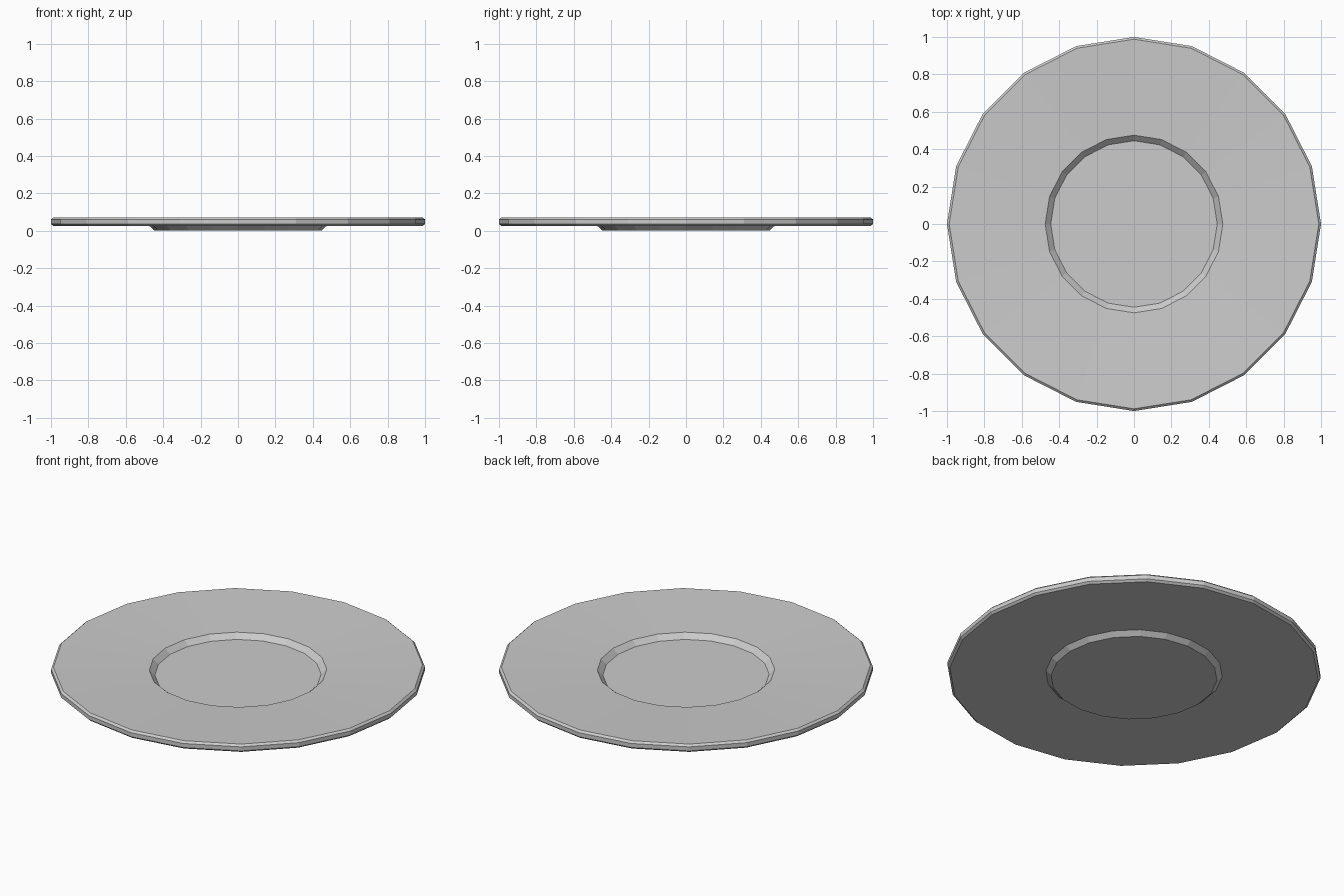
import bpy
import bmesh
from math import cos, sin, tau

cube = bpy.data.objects.get("Cube")
if cube:
    bpy.data.objects.remove(cube, do_unlink=True)

SIDES = 20

# Single grey finish
grey = bpy.data.materials.new("plain grey")
grey.use_nodes = True
colour = (0.6, 0.6, 0.6, 1)
grey.diffuse_color = colour
bsdf = next(n for n in grey.node_tree.nodes if n.type == 'BSDF_PRINCIPLED')
bsdf.inputs["Base Color"].default_value = colour

# Plate cross-section (radius, height), from the well floor over the rim to the foot
profile = [
    (0.445, 0.021),  # well floor edge
    (0.475, 0.050),  # top of the well wall
    (0.988, 0.071),  # sloping brim
    (1.000, 0.060),  # upper chamfer
    (1.000, 0.036),  # outer wall
    (0.988, 0.025),  # lower chamfer
    (0.473, 0.025),  # underside
    (0.445, 0.000),  # foot edge
]


def ring(bm, radius, height):
    return [bm.verts.new((radius * cos(tau * i / SIDES),
                          radius * sin(tau * i / SIDES), height))
            for i in range(SIDES)]


def lathe(name, points):
    """Spin a profile into a faceted solid, capped at both ends."""
    bm = bmesh.new()
    rings = [ring(bm, r, z) for r, z in points]
    for a, b in zip(rings, rings[1:]):
        for i in range(SIDES):
            j = (i + 1) % SIDES
            bm.faces.new((a[i], b[i], b[j], a[j]))
    bm.faces.new(rings[0])
    bm.faces.new(rings[-1][::-1])
    bmesh.ops.recalc_face_normals(bm, faces=bm.faces)
    mesh = bpy.data.meshes.new(name)
    bm.to_mesh(mesh)
    bm.free()
    mesh.materials.append(grey)
    obj = bpy.data.objects.new(name, mesh)
    bpy.context.collection.objects.link(obj)
    return obj


lathe("plate", profile)
